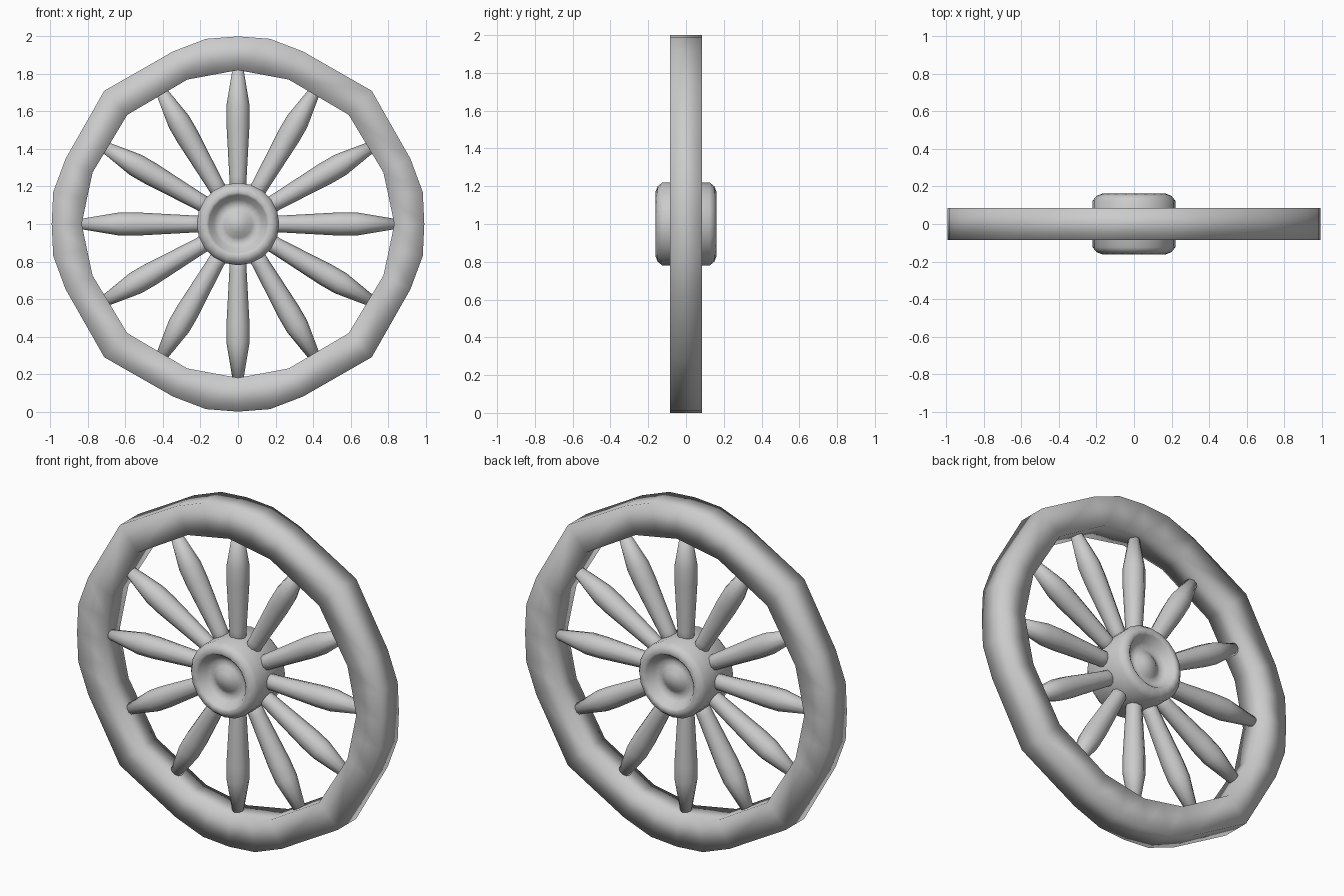
import bpy
import bmesh
from math import sin, cos, pi
from mathutils import Matrix

cube = bpy.data.objects.get("Cube")
if cube:
    bpy.data.objects.remove(cube, do_unlink=True)

# One plain grey for the whole wheel
grey = bpy.data.materials.new("plain_grey")
grey.use_nodes = True
grey.diffuse_color = (0.6, 0.6, 0.6, 1)
grey.node_tree.nodes["Principled BSDF"].inputs["Base Color"].default_value = (0.6, 0.6, 0.6, 1)

CENTRE = (0, 0, 1)


def finish(bm, name):
    bmesh.ops.remove_doubles(bm, verts=bm.verts, dist=0.0001)
    bmesh.ops.recalc_face_normals(bm, faces=bm.faces)
    for face in bm.faces:
        face.smooth = True
    mesh = bpy.data.meshes.new(name)
    bm.to_mesh(mesh)
    bm.free()
    mesh.materials.append(grey)
    obj = bpy.data.objects.new(name, mesh)
    obj.location = CENTRE
    bpy.context.collection.objects.link(obj)
    return obj


def bridge(bm, rings, closed=False):
    """Join successive vertex rings with quads."""
    pairs = list(zip(rings, rings[1:]))
    if closed:
        pairs.append((rings[-1], rings[0]))
    for a, b in pairs:
        for i in range(len(a)):
            j = (i + 1) % len(a)
            bm.faces.new((a[i], a[j], b[j], b[i]))


def lathe(bm, profile, sides):
    """Turn (radius, height) points around z."""
    rings = []
    for r, h in profile:
        rings.append([bm.verts.new((r * cos(2 * pi * i / sides),
                                    r * sin(2 * pi * i / sides), h))
                      for i in range(sides)])
    bridge(bm, rings)
    bm.faces.new(rings[0])
    bm.faces.new(rings[-1])


def full_loop(quarter):
    """Mirror a quarter outline, from top to side, into a closed loop."""
    half = quarter + [(x, -z) for x, z in reversed(quarter[:-1])]
    return half + [(-x, z) for x, z in reversed(half[1:-1])]


# Rim: uneven, hand-hewn outline with a square section
outer = full_loop([(0, 1), (0.17, 0.987), (0.346, 0.92), (0.713, 0.71),
                   (0.92, 0.346), (0.985, 0.17), (0.993, 0)])
inner = full_loop([(0, 0.82), (0.13, 0.796), (0.27, 0.77), (0.59, 0.582),
                   (0.775, 0.275), (0.805, 0.137), (0.833, 0)])
HALF = 0.085
bm = bmesh.new()
sections = []
for (ox, oz), (ix, iz) in zip(outer, inner):
    sections.append([bm.verts.new(p) for p in (
        (ox, -HALF, oz), (ox, HALF, oz), (ix, HALF, iz), (ix, -HALF, iz))])
bridge(bm, sections, closed=True)
finish(bm, "rim")

# Hub: chamfered barrel with a dish and central boss on both ends
end = [(0.01, 0.135), (0.045, 0.128), (0.075, 0.105), (0.1, 0.095),
       (0.13, 0.11), (0.155, 0.15), (0.17, 0.162), (0.2, 0.15), (0.22, 0.125)]
bm = bmesh.new()
lathe(bm, end + [(r, -h) for r, h in reversed(end)], 20)
bm.transform(Matrix.Rotation(pi / 2, 4, "X"))
finish(bm, "hub")

# Spokes: twelve tapered, turned bars
for n in range(12):
    bm = bmesh.new()
    lathe(bm, [(0.042, 0.12), (0.046, 0.25), (0.062, 0.54),
               (0.062, 0.63), (0.028, 0.835)], 10)
    bm.transform(Matrix.Rotation(n * pi / 6, 4, "Y"))
    finish(bm, f"spoke_{n + 1}")
